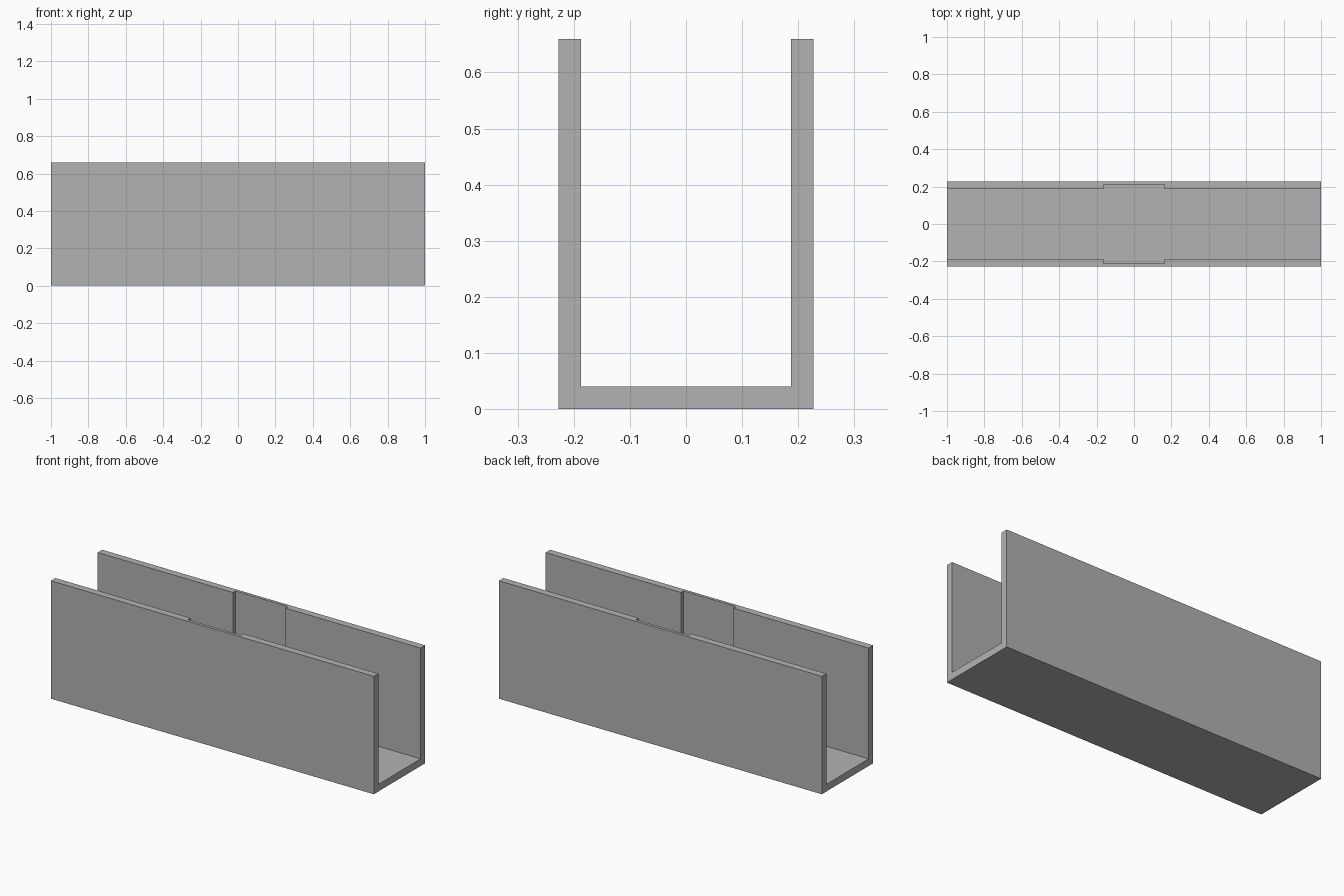
import bpy
import bmesh

cube = bpy.data.objects.get("Cube")
if cube:
    bpy.data.objects.remove(cube, do_unlink=True)

HALF_LENGTH, HEIGHT, FLOOR = 1.0, 0.66, 0.04
OUTER, INNER = 0.227, 0.187            # wall faces, measured from the centre
NOTCH_HALF, NOTCH_BACK = 0.163, 0.21   # shallow recess in each inner wall

# Single grey material
grey = bpy.data.materials.new("plain grey")
grey.use_nodes = True
color = (0.448, 0.448, 0.448, 1)
grey.diffuse_color = color
grey.node_tree.nodes["Principled BSDF"].inputs["Base Color"].default_value = color


def extrude_plan(bm, plan, bottom, top):
    """Raise a flat plan outline into a solid."""
    base = bm.faces.new([bm.verts.new((x, y, bottom)) for x, y in plan])
    raised = bmesh.ops.extrude_face_region(bm, geom=[base])["geom"]
    verts = [v for v in raised if isinstance(v, bmesh.types.BMVert)]
    bmesh.ops.translate(bm, verts=verts, vec=(0, 0, top - bottom))


# Trough: floor slab, then a recessed wall on each side
bm = bmesh.new()
L, N = HALF_LENGTH, NOTCH_HALF
extrude_plan(bm, [(-L, -OUTER), (L, -OUTER), (L, OUTER), (-L, OUTER)], 0, FLOOR)
wall = [(-L, OUTER), (L, OUTER), (L, INNER), (N, INNER), (N, NOTCH_BACK),
        (-N, NOTCH_BACK), (-N, INNER), (-L, INNER)]
for side in (-1, 1):
    extrude_plan(bm, [(x, side * y) for x, y in wall], FLOOR, HEIGHT)

# Join walls and floor into one clean shell
bmesh.ops.recalc_face_normals(bm, faces=bm.faces)
floor_top = [f for f in bm.faces if abs(f.normal.z) > 0.9
             and abs(f.calc_center_median().z - FLOOR) < 0.001]
bmesh.ops.delete(bm, geom=floor_top, context="FACES_ONLY")
inside = [(x, side * y) for side, pts in ((1, wall[2:]), (-1, wall[:1:-1]))
          for x, y in pts]
bm.faces.new([bm.verts.new((x, y, FLOOR)) for x, y in inside])
bmesh.ops.remove_doubles(bm, verts=bm.verts, dist=0.0001)
bmesh.ops.recalc_face_normals(bm, faces=bm.faces)
bmesh.ops.dissolve_limit(bm, angle_limit=0.01, verts=bm.verts, edges=bm.edges)

mesh = bpy.data.meshes.new("channel_trough")
bm.to_mesh(mesh)
bm.free()
mesh.materials.append(grey)
bpy.context.collection.objects.link(bpy.data.objects.new("channel_trough", mesh))
